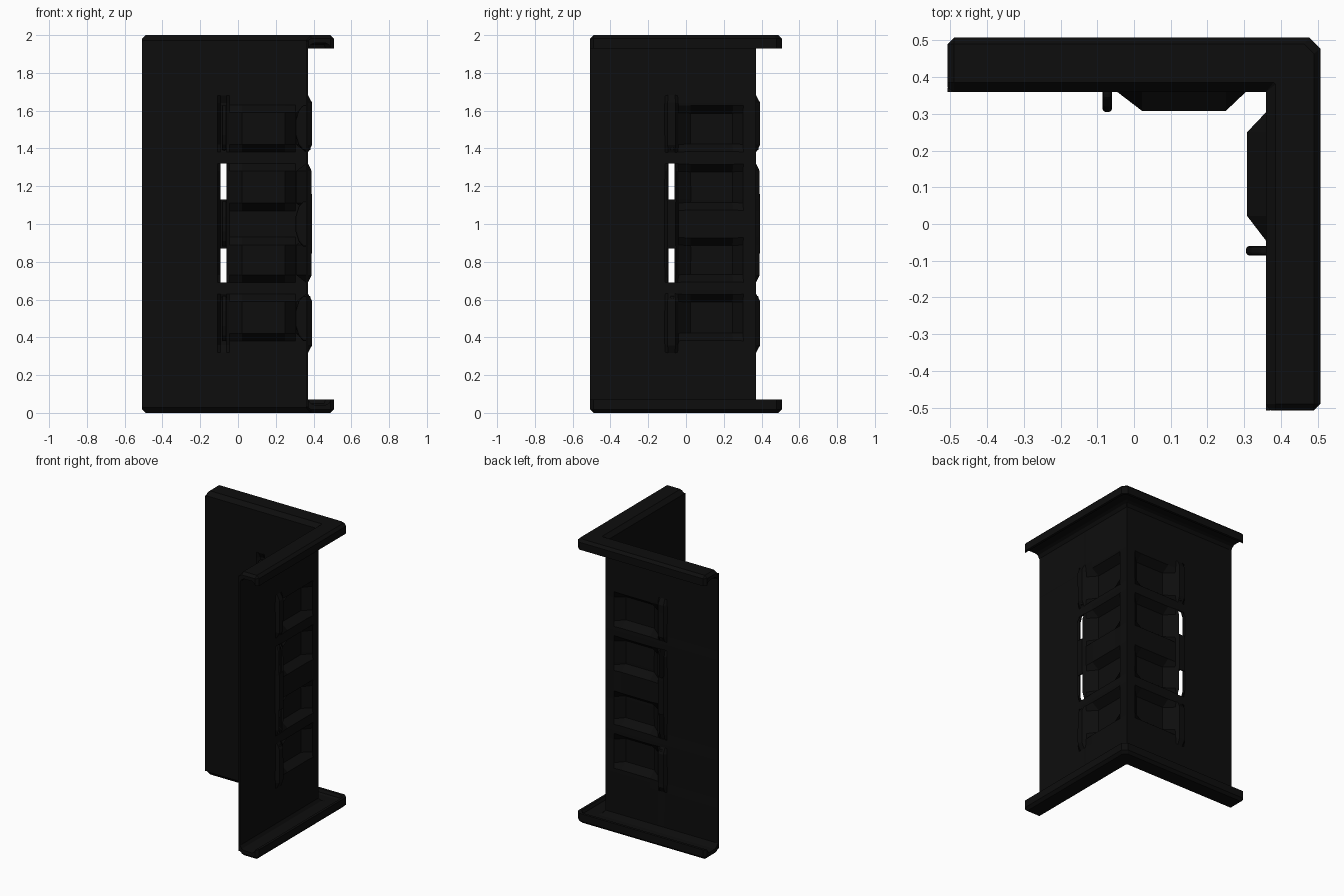
import bpy, bmesh
from mathutils import Matrix

if "Cube" in bpy.data.objects:
    bpy.data.objects.remove(bpy.data.objects["Cube"])

mat = bpy.data.materials.new("near_black")
mat.diffuse_color = (0.004, 0.004, 0.004, 1)
mat.use_nodes = True
mat.node_tree.nodes["Principled BSDF"].inputs["Base Color"].default_value = mat.diffuse_color

SWAP = Matrix(((0, 1, 0, 0), (1, 0, 0, 0), (0, 0, 1, 0), (0, 0, 0, 1)))
END = -0.508      # free end of each arm
IN = 0.36         # inner face of the thin wall


def make(name, bm, swap=False):
    if swap:      # reflect across the x = y diagonal for the second arm
        bmesh.ops.transform(bm, matrix=SWAP, verts=bm.verts)
        bmesh.ops.reverse_faces(bm, faces=bm.faces)
    me = bpy.data.meshes.new(name)
    bm.to_mesh(me)
    bm.free()
    me.materials.append(mat)
    ob = bpy.data.objects.new(name, me)
    bpy.context.collection.objects.link(ob)
    return ob


# Thin wall sheet: inward pressed panels and an outward ridge with slots
XS = [END, -0.108, -0.093, -0.06, -0.046, 0.022, 0.25, 0.305, 0.37]
PANELS = [(0.38, 0.63), (0.69, 0.93), (1.07, 1.32), (1.38, 1.63)]
RIDGES = [(0.36, 0.59), (0.73, 1.28), (1.42, 1.64)]
SLOTS = [(0.69, 0.87), (1.13, 1.32)]
ZS = {0.03, 0.32, 0.36, 0.65, 0.87, 1.13, 1.36, 1.64, 1.68, 1.97}
for a, b in PANELS:
    ZS |= {a, b, round(a + 0.04, 2), round(b - 0.04, 2)}
ZS = sorted(ZS)


def inside(z, spans, m=0.0):
    return any(a + m - 1e-4 <= z <= b - m + 1e-4 for a, b in spans)


def depth(x, z):
    if x in (0.022, 0.25) and inside(z, PANELS, 0.04):
        return 0.308
    if x in (-0.093, -0.06) and inside(z, RIDGES):
        return 0.382
    return IN


def wall(name, swap):
    bm = bmesh.new()
    g = [[bm.verts.new((x, depth(x, z), z)) for z in ZS] for x in XS]
    for i in range(len(XS) - 1):
        for j in range(len(ZS) - 1):
            if XS[i] == -0.093 and inside((ZS[j] + ZS[j + 1]) / 2, SLOTS):
                continue
            bm.faces.new((g[i][j], g[i + 1][j], g[i + 1][j + 1], g[i][j + 1]))
    ob = make(name, bm, swap)
    s = ob.modifiers.new("thickness", "SOLIDIFY")
    s.thickness = 0.011
    s.offset = -1


# Rounded bars standing on the inner side, between the slots
def bar(name, z0, z1, swap):
    bm = bmesh.new()
    prof = [(0.385, z0), (0.345, z0), (0.32, z0 + 0.03), (0.305, z0 + 0.08),
            (0.305, z1 - 0.08), (0.32, z1 - 0.03), (0.345, z1), (0.385, z1)]
    f = bm.faces.new([bm.verts.new((-0.086, d, z)) for d, z in prof])
    r = bmesh.ops.extrude_face_region(bm, geom=[f])
    vs = [v for v in r["geom"] if isinstance(v, bmesh.types.BMVert)]
    bmesh.ops.translate(bm, verts=vs, vec=(0.026, 0, 0))
    bmesh.ops.recalc_face_normals(bm, faces=bm.faces)
    ob = make(name, bm, swap)
    b = ob.modifiers.new("round", "BEVEL")
    b.width = 0.009
    b.segments = 2


# L-shaped channel along the bottom and top, swept with a mitred corner
PROF = [(IN, 0.028), (0.386, 0), (0.49, 0), (0.508, 0.018), (0.508, 0.07),
        (0.49, 0.07), (0.48, 0.05), (0.465, 0.042), (0.405, 0.042),
        (0.385, 0.05), (0.371, 0.07), (IN, 0.07)]


def rail(name, flip):
    def tip(d, z):
        return min(max(d, 0.372), 0.49), max(z, 0.018)

    rings = [[], [], [], [], [], []]
    for d, z in PROF:
        td, tz = tip(d, z)
        c = 0.03 * (d - IN) / 0.148
        pts = [(END, td, tz), (END + 0.018, d, z), (d - c, d, z),
               (d, d - c, z), (d, END + 0.018, z), (td, END, tz)]
        for ring, (x, y, h) in zip(rings, pts):
            ring.append((x, y, 2 - h if flip else h))
    bm = bmesh.new()
    vs = [[bm.verts.new(p) for p in ring] for ring in rings]
    n = len(PROF)
    for a, b in zip(vs, vs[1:]):
        for k in range(n):
            m = (k + 1) % n
            bm.faces.new((a[k], a[m], b[m], b[k]))
    bm.faces.new(vs[0])
    bm.faces.new(vs[-1])
    bmesh.ops.remove_doubles(bm, verts=bm.verts, dist=1e-5)
    bmesh.ops.recalc_face_normals(bm, faces=bm.faces)
    make(name, bm)


for side, swap in (("back", False), ("right", True)):
    wall(side + "_wall", swap)
    for k, (a, b) in enumerate([(0.38, 0.62), (0.88, 1.12), (1.39, 1.63)]):
        bar(f"{side}_bar_{k + 1}", a, b, swap)
rail("bottom_rail", False)
rail("top_rail", True)
